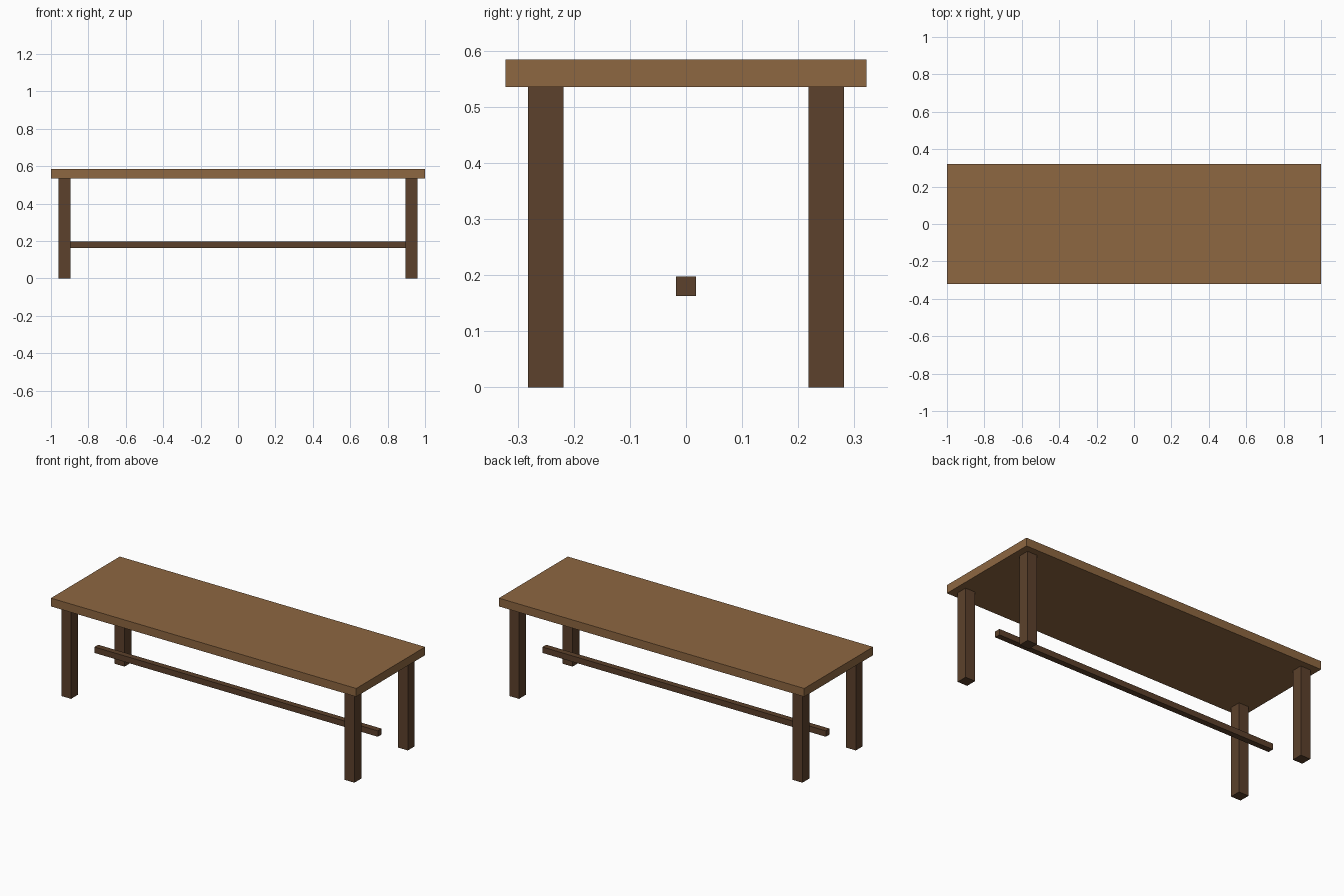
import bpy

if "Cube" in bpy.data.objects:
    bpy.data.objects.remove(bpy.data.objects["Cube"])


def make_material(name, color):
    mat = bpy.data.materials.new(name)
    mat.diffuse_color = (*color, 1.0)
    mat.use_nodes = True
    mat.node_tree.nodes["Principled BSDF"].inputs["Base Color"].default_value = mat.diffuse_color
    return mat


def box(name, center, size, mat):
    bpy.ops.mesh.primitive_cube_add(size=1, location=center)
    obj = bpy.context.object
    obj.name = name
    obj.scale = size
    bpy.ops.object.transform_apply(location=False, rotation=False, scale=True)
    obj.data.materials.append(mat)
    return obj


light_wood = make_material("light_wood", (0.27, 0.135, 0.053))
dark_wood = make_material("dark_wood", (0.107, 0.053, 0.025))

TOP_Z, SLAB, LEG = 0.584, 0.049, 0.064
LEG_X, LEG_Y = 0.928, 0.25
leg_height = TOP_Z - SLAB

# Table top slab
box("table_top", (0, 0, TOP_Z - SLAB / 2), (2.0, 0.644, SLAB), light_wood)

# Four square legs
for y_name, sy in (("front", -1), ("back", 1)):
    for x_name, sx in (("left", -1), ("right", 1)):
        box(f"{y_name}_{x_name}_leg", (sx * LEG_X, sy * LEG_Y, leg_height / 2),
            (LEG, LEG, leg_height), dark_wood)

# Central lengthwise stretcher, ending level with the leg centres
box("stretcher", (0, 0, 0.18), (2 * LEG_X, 0.035, 0.035), dark_wood)
